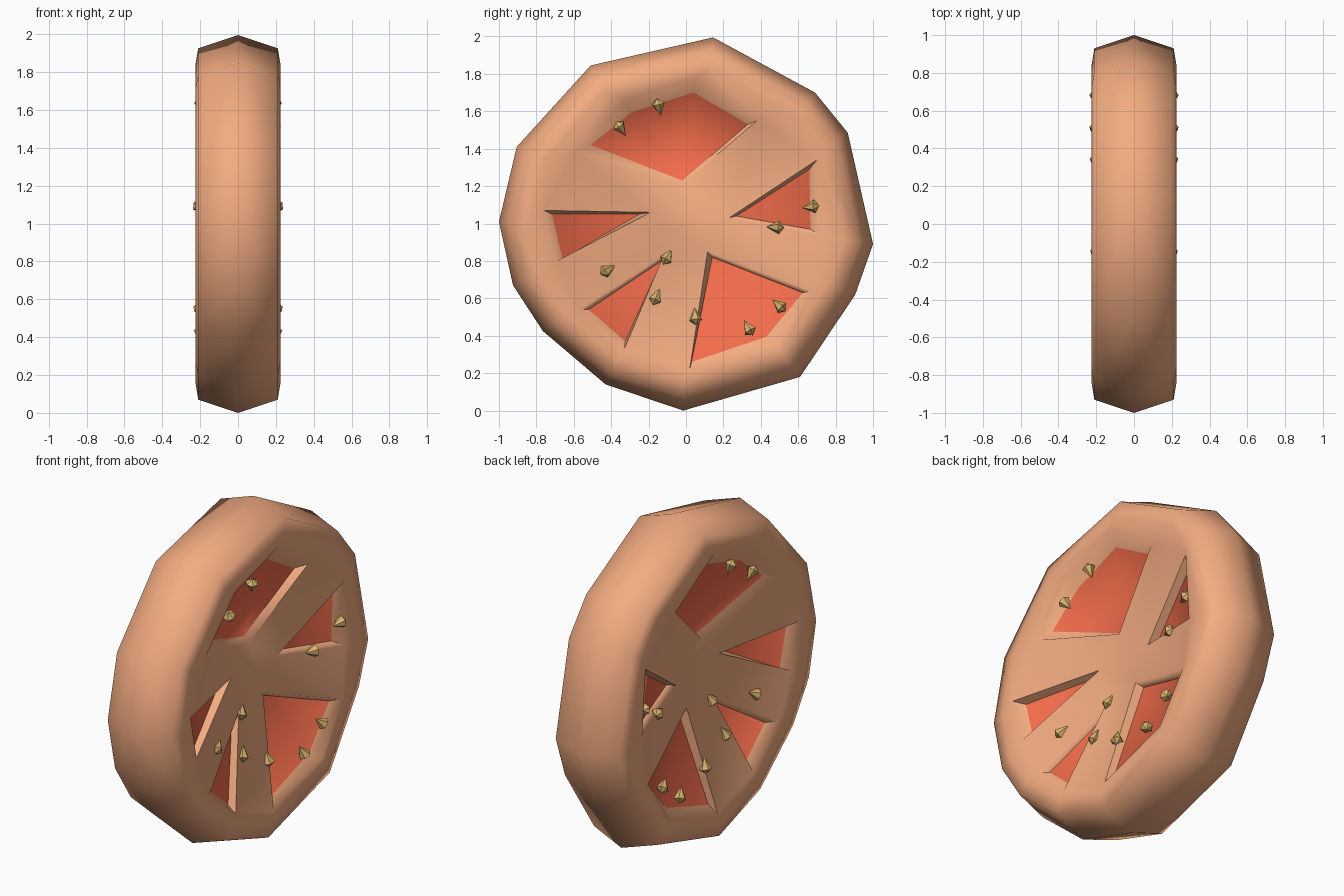
import bpy, bmesh, math
from mathutils import Vector, Matrix

if "Cube" in bpy.data.objects:
    bpy.data.objects.remove(bpy.data.objects["Cube"])


def material(name, col):
    m = bpy.data.materials.new(name)
    m.diffuse_color = (*col, 1)
    m.use_nodes = True
    m.node_tree.nodes["Principled BSDF"].inputs["Base Color"].default_value = m.diffuse_color
    return m


flesh = material("flesh", (0.89, 0.41, 0.22))
pulp = material("pulp", (0.89, 0.15, 0.07))
pip = material("pip", (0.69, 0.45, 0.15))


def dish(y, z):
    """Height of the hollowed cut face at a point (z measured from the centre)."""
    return min(0.04 + 0.235 * math.hypot(y, z), 0.222)


def add_object(name, bm, mats):
    me = bpy.data.meshes.new(name)
    bm.to_mesh(me)
    bm.free()
    for m in mats:
        me.materials.append(m)
    ob = bpy.data.objects.new(name, me)
    bpy.context.collection.objects.link(ob)
    ob.location.z = 1
    return ob


# Irregular outline of the slice (y, z)
outline = [(.145, 1.995), (-.51, 1.845), (-.905, 1.41), (-1, 1.01), (-.925, .67),
           (-.765, .425), (-.43, .14), (-.015, 0), (.61, .18), (.905, .62),
           (1, .89), (.865, 1.485), (.69, 1.70)]

# Pockets: opening polygon and smaller floor polygon (y, z)
pockets = [
    ([(-.59, 1.38), (-.02, 1.21), (.38, 1.55), (.06, 1.78), (-.33, 1.66)],
     [(-.51, 1.42), (-.02, 1.23), (.33, 1.53), (.04, 1.70), (-.29, 1.595)]),
    ([(.23, 1.03), (.70, 1.34), (.71, .94)],
     [(.27, 1.04), (.66, 1.29), (.665, .97)]),
    ([(.115, .85), (.67, .64), (.48, .36), (.02, .22)],
     [(.14, .82), (.625, .63), (.43, .395), (.03, .26)]),
    ([(-.57, .54), (-.33, .33), (-.12, .83)],
     [(-.52, .54), (-.325, .37), (-.13, .80)]),
    ([(-.76, 1.07), (-.19, 1.06), (-.69, .80)],
     [(-.715, 1.05), (-.25, 1.05), (-.66, .81)]),
]

# Slice body: rim rings, dished face with holes, pocket walls and red floors
bm = bmesh.new()


def loop_edges(vs):
    return [bm.edges.get(p) or bm.edges.new(p) for p in zip(vs, vs[1:] + vs[:1])]


def bridge(a, b):
    n = len(a)
    for i in range(n):
        j = (i + 1) % n
        bm.faces.new((a[i], a[j], b[j], b[i]))


rim = [(1, 0), (.93, .21), (.84, .225)]
middle = [bm.verts.new((0, y, z - 1)) for y, z in outline]
for side in (1, -1):
    prev = middle
    for k, x in rim[1:]:
        ring = [bm.verts.new((side * x, y * k, (z - 1) * k)) for y, z in outline]
        bridge(prev, ring)
        prev = ring
    openings = [[bm.verts.new((side * dish(y, z - 1), y, z - 1)) for y, z in o]
                for o, f in pockets]
    edges = loop_edges(prev)
    for o in openings:
        edges += loop_edges(o)
    bmesh.ops.triangle_fill(bm, use_beauty=True, use_dissolve=False, edges=edges,
                            normal=(side, 0, 0))
    for top, (_, f) in zip(openings, pockets):
        low = [bm.verts.new((side * (dish(y, z - 1) - .045), y, z - 1)) for y, z in f]
        bridge(top, low)
        bm.faces.new(low).material_index = 1
bmesh.ops.recalc_face_normals(bm, faces=bm.faces)
body = add_object("slice", bm, [flesh, pulp])
bpy.context.view_layer.objects.active = body
body.select_set(True)
bpy.ops.object.shade_smooth_by_angle(angle=math.radians(65))

# Seeds: faceted drops whose long tips point to the middle, on both faces
seeds = [(-.35, 1.51), (-.145, 1.625), (.67, 1.09), (.48, .98), (.50, .56),
         (.335, .44), (.05, .50), (-.16, .605), (-.10, .82), (-.42, .75)]
bm = bmesh.new()
for side in (1, -1):
    for y, z in seeds:
        z -= 1
        r = math.hypot(y, z)
        tip = Vector((-side * .22, -y / r, -z / r)).normalized()
        place = Matrix.Translation((side * (dish(y, z) + .003), y, z)) @ \
            tip.to_track_quat('Z', 'X').to_matrix().to_4x4()
        ring = [bm.verts.new(place @ Vector((.036 * math.cos(a), .036 * math.sin(a), -.018)))
                for a in (i * math.tau / 6 for i in range(6))]
        head = bm.verts.new(place @ Vector((0, 0, .052)))
        tail = bm.verts.new(place @ Vector((0, 0, -.045)))
        for i in range(6):
            bm.faces.new((ring[i], ring[(i + 1) % 6], head))
            bm.faces.new((ring[(i + 1) % 6], ring[i], tail))
bmesh.ops.recalc_face_normals(bm, faces=bm.faces)
add_object("seeds", bm, [pip])
